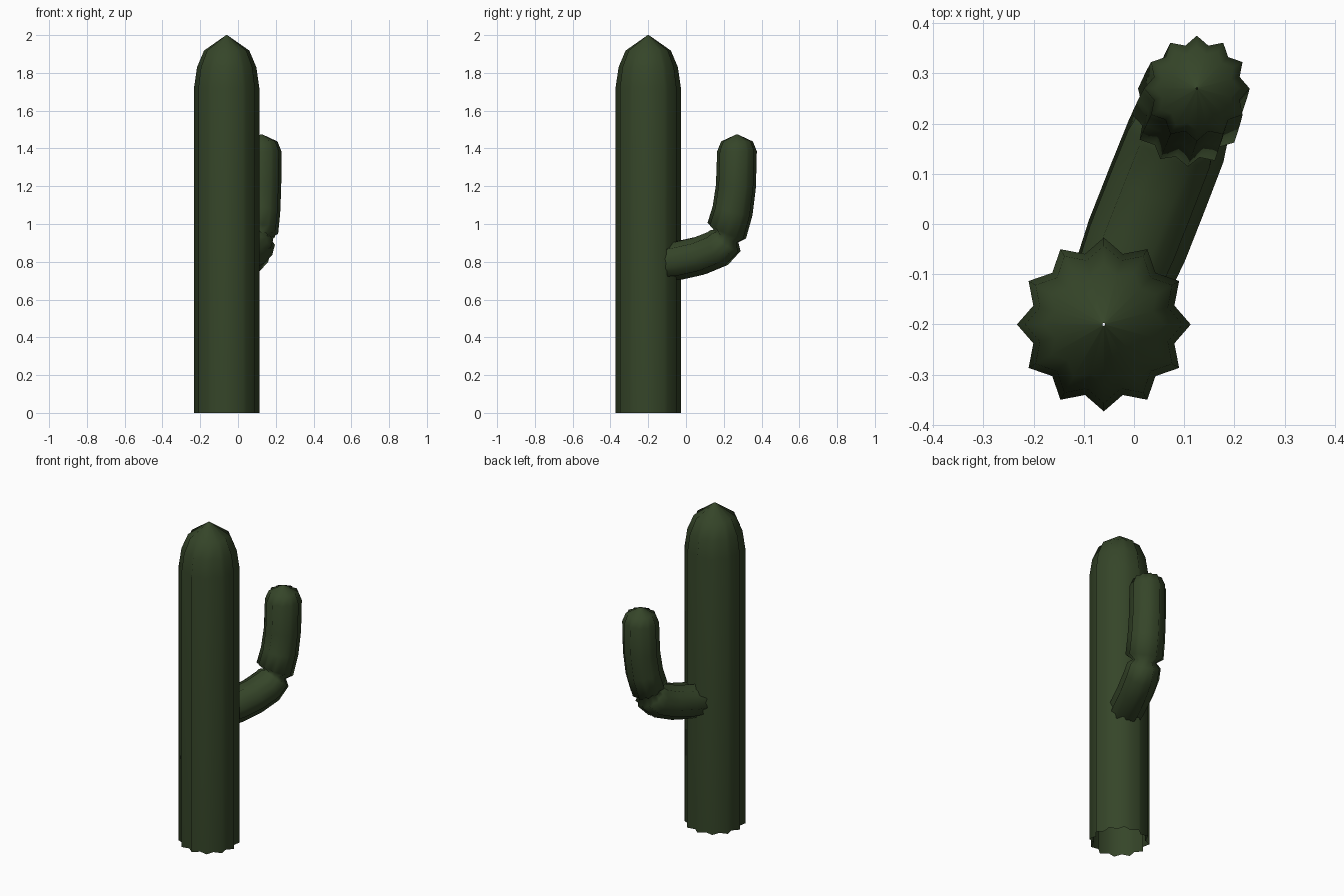
import bpy, math
from mathutils import Vector

if "Cube" in bpy.data.objects:
    bpy.data.objects.remove(bpy.data.objects["Cube"])

green = bpy.data.materials.new("cactus green")
green.diffuse_color = (0.036, 0.060, 0.022, 1)
green.use_nodes = True
green.node_tree.nodes["Principled BSDF"].inputs["Base Color"].default_value = green.diffuse_color

ORIGIN = Vector((-0.06, -0.20, 0))
HEADING = math.radians(68.5)          # compass direction in which the arm grows
OUT = Vector((math.cos(HEADING), math.sin(HEADING), 0))
SIDE = Vector((-OUT.y, OUT.x, 0))
UP = Vector((0, 0, 1))
RIBS = 12
VALLEY = 0.84                         # valley radius relative to rib radius


def ribbed_tube(name, rings):
    """Loft star sections; each ring is (distance out, height, tilt, radius)."""
    n = RIBS * 2
    verts, faces = [], []
    for s, z, tilt, r in rings:
        a = math.radians(tilt)
        centre = ORIGIN + OUT * s + UP * z
        across = OUT * math.sin(a) - UP * math.cos(a)
        for k in range(n):
            t = 2 * math.pi * k / n - HEADING
            rr = r * (VALLEY if k % 2 else 1)
            verts.append(centre + (across * math.cos(t) + SIDE * math.sin(t)) * rr)
    for i in range(len(rings) - 1):
        for k in range(n):
            j = (k + 1) % n
            faces.append((i * n + k, i * n + j, (i + 1) * n + j, (i + 1) * n + k))
    mesh = bpy.data.meshes.new(name)
    mesh.from_pydata(verts, [], faces)
    mesh.materials.append(green)
    for p in mesh.polygons:
        p.use_smooth = True
    obj = bpy.data.objects.new(name, mesh)
    bpy.context.collection.objects.link(obj)
    return obj


# Main trunk, open at the ground, tapering to a point
ribbed_tube("trunk", [
    (0, 0, 90, 0.173), (0, 1.72, 90, 0.173), (0, 1.83, 90, 0.157),
    (0, 1.918, 90, 0.120), (0, 2.0, 90, 0.003)])

# Side arm: sagging lower part, pinched elbow, upright part with domed tip
ribbed_tube("arm", [
    (0.08, 0.795, 5, 0.098), (0.18, 0.808, 8, 0.105), (0.295, 0.832, 14, 0.105),
    (0.395, 0.870, 27, 0.104), (0.440, 0.912, 52, 0.097),
    (0.446, 0.936, 60, 0.070),
    (0.447, 0.965, 66, 0.110), (0.480, 1.07, 76, 0.108), (0.499, 1.20, 86, 0.106),
    (0.505, 1.385, 90, 0.105), (0.505, 1.437, 90, 0.084), (0.505, 1.475, 90, 0.002)])
